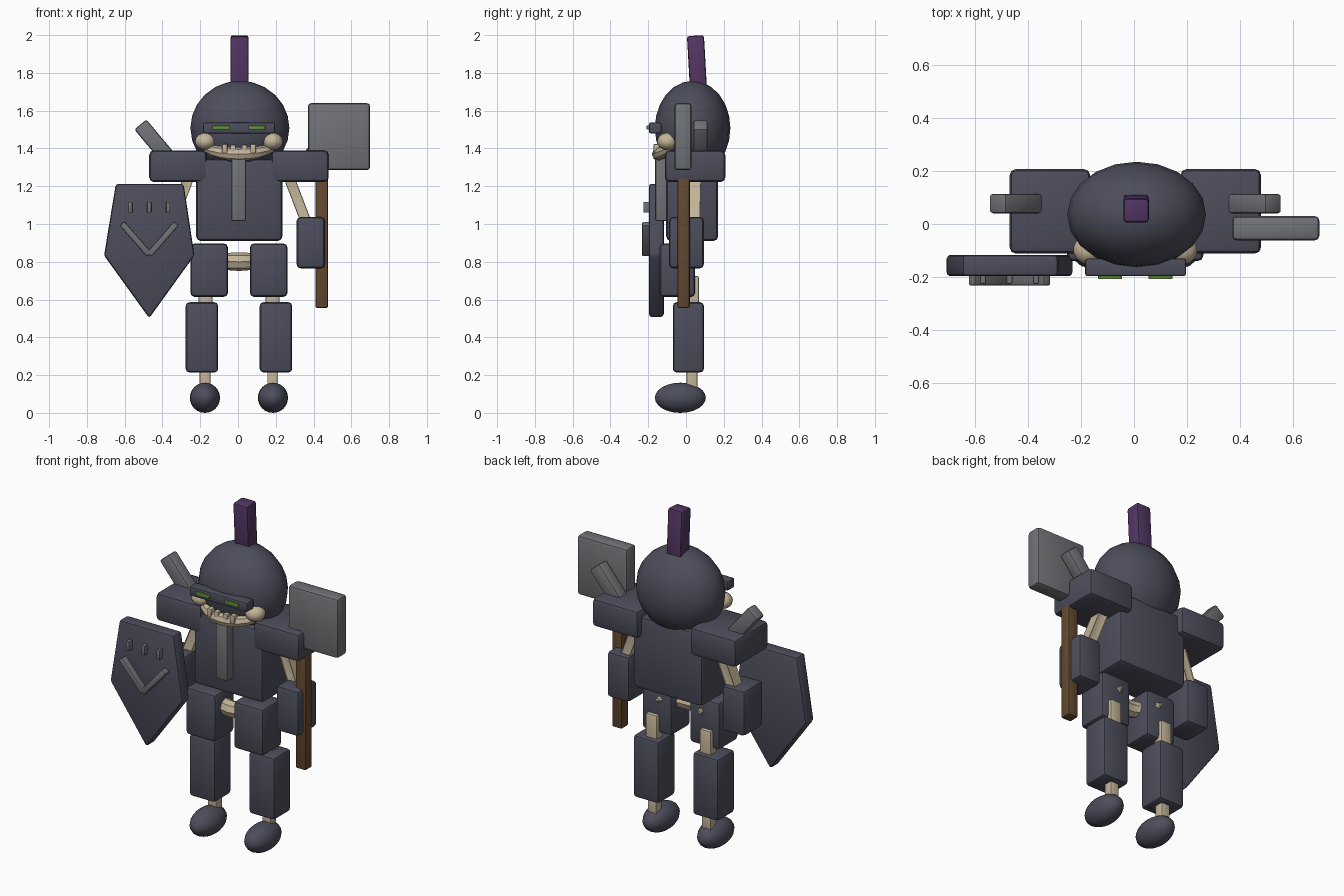
import bpy, bmesh, math
from mathutils import Vector, Matrix

if "Cube" in bpy.data.objects:
    bpy.data.objects.remove(bpy.data.objects["Cube"])

CX = 0.005  # symmetry plane of the figure


def material(name, rgb):
    m = bpy.data.materials.new(name)
    m.diffuse_color = (*rgb, 1)
    m.use_nodes = True
    m.node_tree.nodes["Principled BSDF"].inputs["Base Color"].default_value = m.diffuse_color
    return m


ARMOR = material("dark_armor", (0.075, 0.075, 0.108))
STEEL = material("grey_steel", (0.165, 0.17, 0.182))
BONE = material("pale_bone", (0.55, 0.46, 0.32))
WOOD = material("brown_wood", (0.13, 0.068, 0.03))
PLUME = material("purple_plume", (0.085, 0.036, 0.125))
GLOW = material("green_glow", (0.12, 0.29, 0.05))


def finish(name, bm, mat, bevel=0.0, segments=2):
    if bevel:
        bmesh.ops.bevel(bm, geom=bm.edges[:], offset=bevel, segments=segments,
                        profile=0.5, affect='EDGES', clamp_overlap=True)
    bmesh.ops.recalc_face_normals(bm, faces=bm.faces[:])
    me = bpy.data.meshes.new(name)
    bm.to_mesh(me)
    bm.free()
    me.materials.append(mat)
    me.shade_smooth()
    me.set_sharp_from_angle(angle=math.radians(30))
    ob = bpy.data.objects.new(name, me)
    bpy.context.scene.collection.objects.link(ob)
    return ob


def box(name, x, y, z, mat, bevel=0.02):
    """Bevelled block from (min, max) ranges."""
    bm = bmesh.new()
    bmesh.ops.create_cube(bm, size=1)
    for v in bm.verts:
        v.co = Vector([(a + b) / 2 + c * (b - a) for (a, b), c in zip((x, y, z), v.co)])
    return finish(name, bm, mat, bevel)


def rod(name, a, b, w, d, mat, bevel=0.008):
    """Bevelled square bar from a to b; w is sideways, d is front to back."""
    a, b = Vector(a), Vector(b)
    axis = (b - a).normalized()
    side = Vector((0, 1, 0)).cross(axis).normalized()
    depth = axis.cross(side)
    bm = bmesh.new()
    bmesh.ops.create_cube(bm, size=1)
    for v in bm.verts:
        c = v.co.copy()
        v.co = (a + b) / 2 + side * c.x * w + depth * c.y * d + axis * c.z * (b - a).length
    return finish(name, bm, mat, bevel)


def ball(name, center, radii, mat, u=20, v=12):
    bm = bmesh.new()
    bmesh.ops.create_uvsphere(bm, u_segments=u, v_segments=v, radius=1)
    bmesh.ops.transform(bm, verts=bm.verts[:],
                        matrix=Matrix.Translation(center) @ Matrix.Diagonal((*radii, 1)))
    ob = finish(name, bm, mat)
    ob.data.set_sharp_from_angle(angle=math.radians(60))
    return ob


def crescent(name, center, rx, ry, rise, thick, mat, n=12, sides=8):
    """Tapered half ring opening to the back, its ends raised."""
    bm = bmesh.new()
    rings = []
    for i in range(n + 1):
        t = math.pi * i / n
        out = Vector((-math.cos(t), -math.sin(t), 0))
        p = Vector(center) + Vector((out.x * rx, out.y * ry, rise * (1 - math.sin(t))))
        r = thick * (0.2 + 0.8 * math.sin(t) ** 0.6 if 0 < i < n else 0.2)
        rings.append([bm.verts.new(p + out * r * math.cos(k * math.tau / sides)
                                   + Vector((0, 0, r * math.sin(k * math.tau / sides))))
                      for k in range(sides)])
    for r0, r1 in zip(rings, rings[1:]):
        for k in range(sides):
            j = (k + 1) % sides
            bm.faces.new((r0[k], r0[j], r1[j], r1[k]))
    bm.faces.new(rings[0])
    bm.faces.new(rings[-1])
    return finish(name, bm, mat)


# Helmet, plume and visor
ball("helmet", (0.01, 0.035, 1.508), (0.262, 0.2, 0.25), ARMOR)
rod("plume", (0.008, 0.069, 1.66), (0.008, 0.05, 1.997), 0.096, 0.09, PLUME, 0.012)
box("visor", (-0.185, 0.197), (-0.197, -0.13), (1.48, 1.537), ARMOR, 0.01)

# Skull face: jaw and teeth
crescent("jaw", (CX, -0.03, 1.37), 0.19, 0.115, 0.06, 0.036, BONE)
for i, x in enumerate((-0.07, -0.026, 0.034, 0.08)):
    z = 1.385 + 0.004 * (i in (0, 3))
    box(f"tooth_{i}", (x - 0.014, x + 0.014), (-0.172, -0.12), (z - 0.015, z + 0.034), BONE, 0.005)

# Torso, breastplate strip and pelvis
box("torso", (-0.222, 0.235), (-0.105, 0.17), (0.91, 1.345), ARMOR, 0.025)
box("chest_strip", (-0.035, 0.042), (-0.163, -0.09), (1.015, 1.35), STEEL, 0.01)
crescent("pelvis", (CX, 0.065, 0.8), 0.14, 0.12, 0.02, 0.048, BONE)

# Mirrored parts
for side, s in (("left", -1), ("right", 1)):
    def span(a, b):
        return tuple(sorted((CX + s * a, CX + s * b)))

    box(f"{side}_eye", span(0.05, 0.14), (-0.208, -0.19), (1.5, 1.521), GLOW, 0.003)
    ball(f"{side}_cheek", (CX + s * 0.178, -0.097, 1.437), (0.056, 0.056, 0.046), BONE, 14, 8)
    box(f"{side}_pauldron", span(0.17, 0.475), (-0.112, 0.208), (1.222, 1.39), ARMOR, 0.025)
    rod(f"{side}_shoulder_spike", (CX + s * 0.37, 0.077, 1.345),
        (CX + s * 0.522, 0.077, 1.527), 0.083, 0.074, STEEL, 0.012)
    rod(f"{side}_arm_bone", (CX + s * 0.245, 0.045, 1.3),
        (CX + s * 0.375, 0.035, 0.96), 0.056, 0.056, BONE)
    box(f"{side}_forearm", span(0.305, 0.455), (-0.09, 0.095), (0.765, 1.037), ARMOR, 0.022)
    box(f"{side}_thigh", span(0.058, 0.257), (-0.14, 0.048), (0.614, 0.897), ARMOR, 0.022)
    box(f"{side}_knee_bone", span(0.14, 0.215), (0.008, 0.068), (0.5, 0.725), BONE, 0.01)
    box(f"{side}_shin", span(0.11, 0.282), (-0.07, 0.095), (0.214, 0.586), ARMOR, 0.02)
    box(f"{side}_ankle_bone", span(0.15, 0.208), (0.003, 0.06), (0.1, 0.25), BONE, 0.008)
    ball(f"{side}_foot", (CX + s * 0.18, -0.03, 0.08), (0.08, 0.135, 0.08), ARMOR, 20, 12)

# Shield: extruded five-sided outline
outline = [(-0.647, 1.212), (-0.288, 1.212), (-0.231, 0.833), (-0.47, 0.502), (-0.709, 0.833)]
bm = bmesh.new()
front = bm.faces.new([bm.verts.new((x, -0.197, z)) for x, z in outline])
ext = bmesh.ops.extrude_face_region(bm, geom=[front])
bmesh.ops.translate(bm, vec=(0, 0.08, 0),
                    verts=[g for g in ext["geom"] if isinstance(g, bmesh.types.BMVert)])
finish("shield", bm, ARMOR, 0.014)

# Shield emblem: chevron bars and three studs
for side, s in (("left", -1), ("right", 1)):
    rod(f"{side}_chevron_bar", (-0.47, -0.21, 0.838), (-0.47 + s * 0.143, -0.21, 1.002),
        0.032, 0.045, STEEL, 0.006)
for i, x in enumerate((-0.57, -0.47, -0.37)):
    box(f"shield_stud_{i}", (x - 0.011, x + 0.011), (-0.226, -0.19), (1.06, 1.117), STEEL, 0.004)

# Hammer: wooden pole and steel head
box("weapon_pole", (0.41, 0.477), (-0.046, 0.02), (0.555, 1.4), WOOD, 0.01)
box("weapon_head", (0.37, 0.7), (-0.062, 0.03), (1.285, 1.64), STEEL, 0.018)
